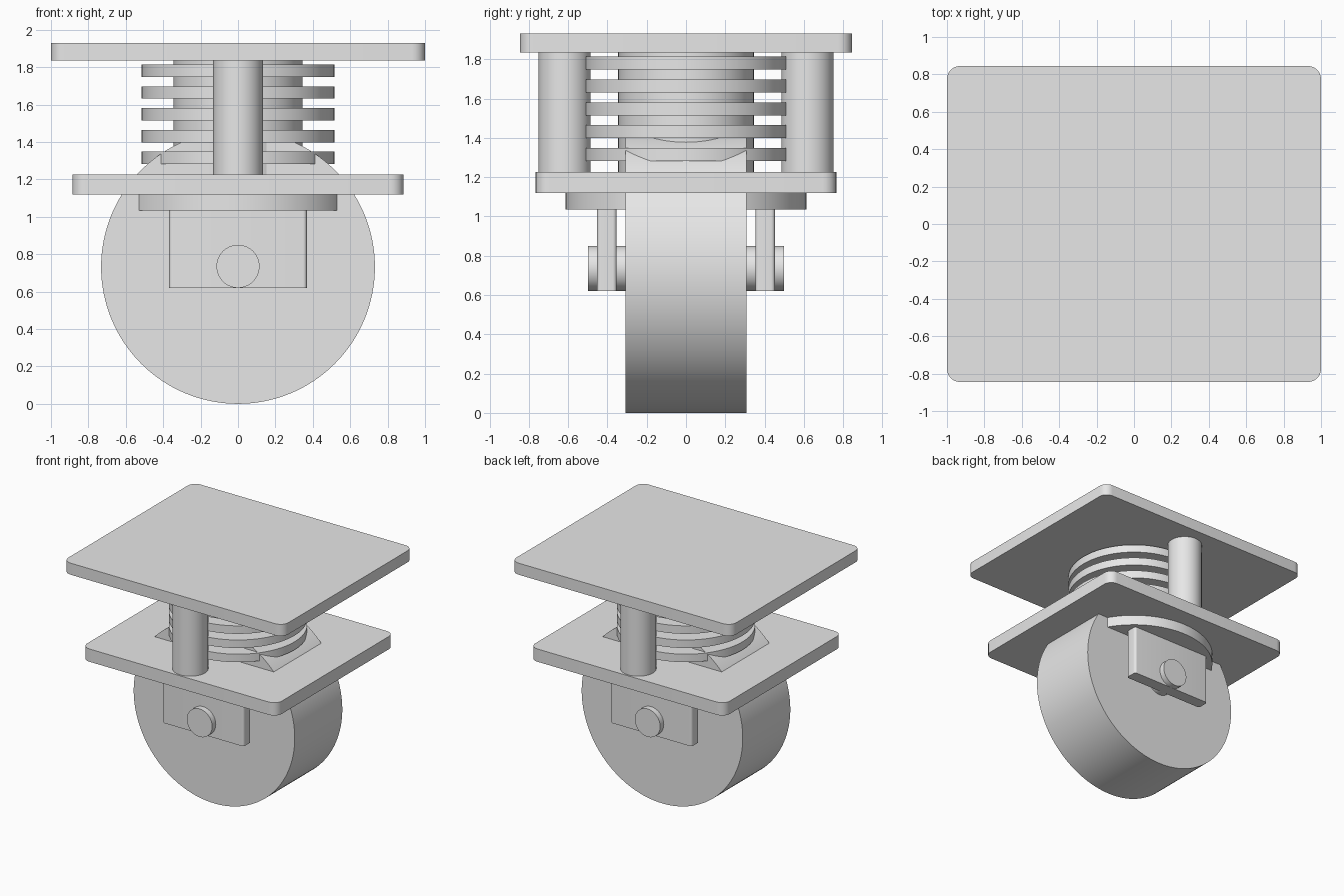
import bpy
import bmesh
import math
from mathutils import Matrix

cube = bpy.data.objects.get("Cube")
if cube:
    bpy.data.objects.remove(cube, do_unlink=True)

GREY = (0.8, 0.8, 0.8, 1.0)
metal = bpy.data.materials.new("plain_grey")
metal.use_nodes = True
metal.diffuse_color = GREY
metal.node_tree.nodes["Principled BSDF"].inputs["Base Color"].default_value = GREY


def finish(name, bm):
    mesh = bpy.data.meshes.new(name)
    bm.to_mesh(mesh)
    bm.free()
    mesh.materials.append(metal)
    obj = bpy.data.objects.new(name, mesh)
    bpy.context.collection.objects.link(obj)
    bpy.ops.object.select_all(action='DESELECT')
    obj.select_set(True)
    bpy.context.view_layer.objects.active = obj
    bpy.ops.object.shade_smooth_by_angle(angle=math.radians(30))
    return obj


def disc(name, radius, low, high, x=0, y=0, sides=96):
    """Upright cylinder between two heights."""
    bm = bmesh.new()
    bmesh.ops.create_cone(bm, cap_ends=True, segments=sides, radius1=radius,
                          radius2=radius, depth=high - low,
                          matrix=Matrix.Translation((x, y, (low + high) / 2)))
    return finish(name, bm)


def roller(name, radius, half_width, z, sides=128):
    """Cylinder lying along y."""
    bm = bmesh.new()
    bmesh.ops.create_cone(bm, cap_ends=True, segments=sides, radius1=radius,
                          radius2=radius, depth=half_width * 2,
                          matrix=Matrix.Translation((0, 0, z))
                          @ Matrix.Rotation(math.pi / 2, 4, 'X'))
    return finish(name, bm)


def plate(name, half_x, half_y, low, high, corner, y=0):
    """Slab with rounded vertical edges."""
    bm = bmesh.new()
    bmesh.ops.create_cube(bm, size=1, matrix=Matrix.Translation((0, y, (low + high) / 2))
                          @ Matrix.Diagonal((half_x * 2, half_y * 2, high - low, 1)))
    upright = [e for e in bm.edges
               if abs(e.verts[0].co.z - e.verts[1].co.z) > 0.01]
    bmesh.ops.bevel(bm, geom=upright, offset=corner, segments=6,
                    profile=0.5, affect='EDGES')
    return finish(name, bm)


# Mounting plates and swivel
plate("top_plate", 1.0, 0.845, 1.835, 1.93, 0.07)
plate("lower_plate", 0.885, 0.765, 1.12, 1.225, 0.07)
disc("swivel_disc", 0.613, 1.035, 1.12)

# Spring core with stacked rings
disc("spring_core", 0.345, 1.225, 1.835)
for i in range(5):
    mid = 1.315 + i * 0.1165
    disc(f"spring_ring_{i + 1}", 0.515, mid - 0.033, mid + 0.033)

# Guide posts and fork arms, front and back
for side, y in (("front", -1), ("back", 1)):
    disc(f"{side}_post", 0.133, 1.225, 1.835, y=y * 0.618, sides=64)
    plate(f"{side}_fork_arm", 0.368, 0.05, 0.62, 1.035, 0.02, y=y * 0.403)

# Wheel and axle
roller("wheel", 0.732, 0.309, 0.732)
roller("axle", 0.115, 0.5, 0.735, sides=64)
